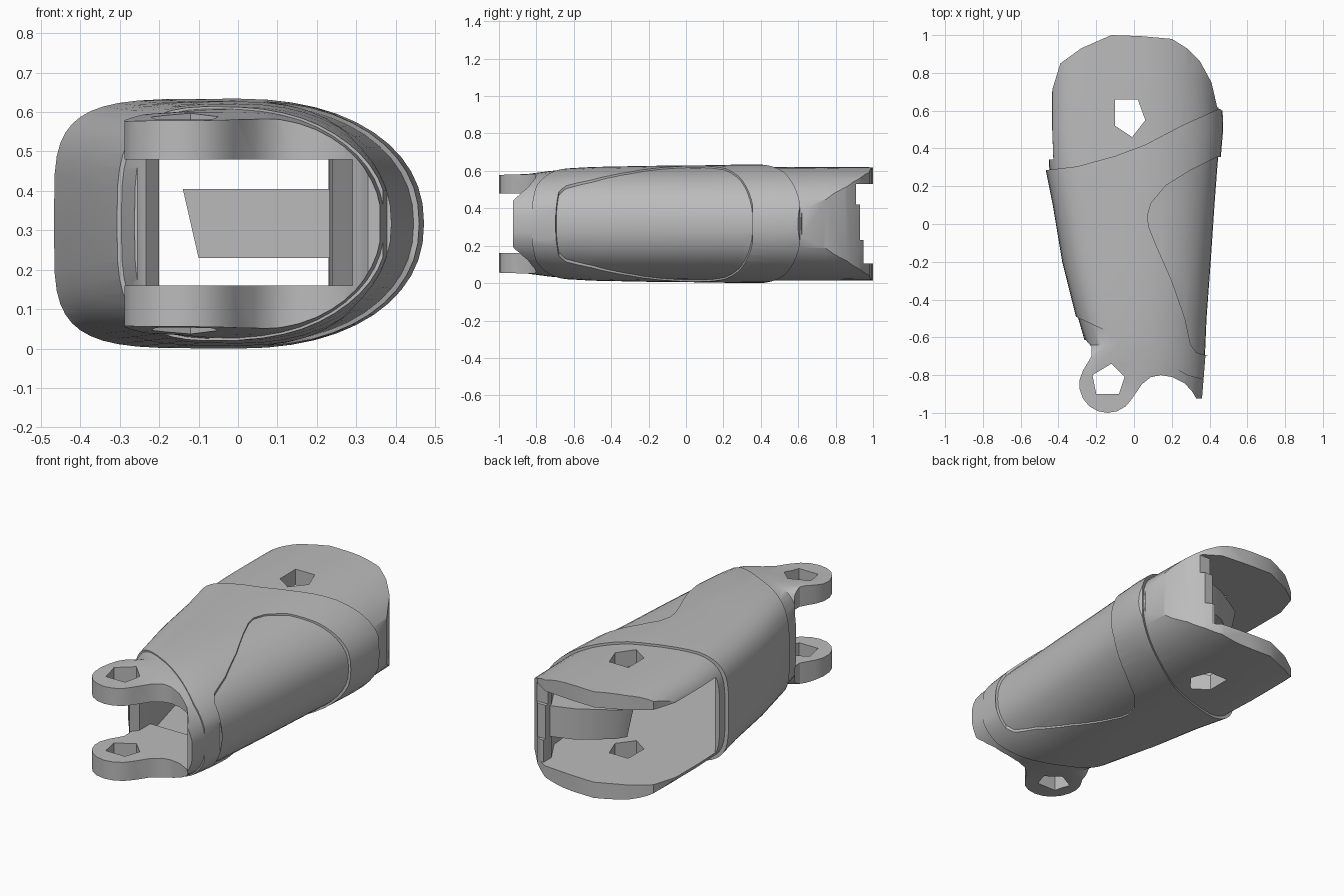
import bpy, bmesh, math

if "Cube" in bpy.data.objects:
    bpy.data.objects.remove(bpy.data.objects["Cube"], do_unlink=True)

grey = bpy.data.materials.new("plain grey")
grey.use_nodes = True
grey.diffuse_color = (0.5, 0.5, 0.5, 1)
grey.node_tree.nodes["Principled BSDF"].inputs["Base Color"].default_value = (0.5, 0.5, 0.5, 1)

MID = 0.317  # height of the long axis


def finish(name, bm):
    bmesh.ops.recalc_face_normals(bm, faces=bm.faces)
    mesh = bpy.data.meshes.new(name)
    bm.to_mesh(mesh)
    bm.free()
    mesh.materials.append(grey)
    obj = bpy.data.objects.new(name, mesh)
    bpy.context.collection.objects.link(obj)
    return obj


def prism(name, outline, low=-0.3, high=1.0):
    """Upright solid over a plan outline."""
    bm = bmesh.new()
    face = bm.faces.new([bm.verts.new((x, y, low)) for x, y in outline])
    out = bmesh.ops.extrude_face_region(bm, geom=[face])
    for v in out["geom"]:
        if isinstance(v, bmesh.types.BMVert):
            v.co.z = high
    return finish(name, bm)


# y, left-hand width, right-hand width, half height, left-hand squareness
SECTIONS = [
    (-1.1, 0.42, 0.36, 0.265, 6), (-0.85, 0.42, 0.38, 0.272, 6),
    (-0.73, 0.40, 0.388, 0.288, 5), (-0.64, 0.265, 0.392, 0.296, 3.5),
    (-0.5, 0.305, 0.398, 0.304, 3.5), (-0.2, 0.38, 0.42, 0.31, 3.7),
    (0.1, 0.43, 0.44, 0.313, 4), (0.3, 0.47, 0.455, 0.317, 4.4),
    (0.5, 0.475, 0.472, 0.317, 4.6), (0.75, 0.475, 0.465, 0.317, 4.6),
    (1.1, 0.47, 0.45, 0.314, 4.6),
]


def loft(name, inset=0.0, seg=48):
    """Body surface: flat-sided on one flank, rounder on the other."""
    bm = bmesh.new()
    rings = []
    for y, wl, wr, h, square in SECTIONS:
        ring = []
        for i in range(seg):
            a = 2 * math.pi * i / seg
            c, s = math.cos(a), math.sin(a)
            n, w = (2.2, wr) if c > 0 else (square, wl)
            x = math.copysign(abs(c) ** (2 / n), c) * (w - inset)
            z = math.copysign(abs(s) ** (2 / n), s) * (h - inset * 0.6)
            ring.append(bm.verts.new((x, y, MID + z)))
        rings.append(ring)
    for a, b in zip(rings, rings[1:]):
        for i in range(seg):
            j = (i + 1) % seg
            bm.faces.new((a[i], a[j], b[j], b[i]))
    bm.faces.new(rings[0])
    bm.faces.new(rings[-1])
    return finish(name, bm)


def boolean(target, tool, operation="DIFFERENCE"):
    mod = target.modifiers.new("cut", "BOOLEAN")
    mod.operation, mod.object, mod.solver = operation, tool, "EXACT"
    bpy.context.view_layer.update()
    graph = bpy.context.evaluated_depsgraph_get()
    mesh = bpy.data.meshes.new_from_object(target.evaluated_get(graph))
    target.modifiers.clear()
    target.data = mesh
    bpy.data.objects.remove(tool, do_unlink=True)


def recess(target, outline, depth):
    """Lower the skin inside a plan outline by a small depth."""
    tool = prism("recess", outline)
    boolean(tool, loft("core", depth))
    boolean(target, tool)


shell = loft("limb_shell")

# stepped collar, side panel and front rim
recess(shell, [(-0.8, 0.24), (-0.47, 0.285), (-0.3, 0.305), (-0.1, 0.36), (0.06, 0.42),
               (0.25, 0.52), (0.45, 0.61), (0.8, 0.64), (0.8, 1.4), (-0.8, 1.4)], 0.021)
recess(shell, [(0.8, 0.37), (0.44, 0.355), (0.3, 0.285), (0.17, 0.205), (0.09, 0.11),
               (0.07, 0.04), (0.08, -0.02), (0.12, -0.12), (0.2, -0.3), (0.27, -0.5),
               (0.3, -0.64), (0.33, -0.68), (0.38, -0.695), (0.8, -0.695)], 0.014)
recess(shell, [(-0.8, -0.3), (-0.31, -0.49), (-0.16, -0.56), (0.0, -0.64), (0.14, -0.72),
               (0.28, -0.8), (0.5, -0.86), (0.5, -1.4), (-0.8, -1.4)], 0.01)

# plan outline: rounded rear plates, scalloped front edge and lugs
lug = [(-0.14 + 0.15 * math.cos(math.radians(a)), -0.85 + 0.15 * math.sin(math.radians(a)))
       for a in range(150, 335, 20)]
outline = [(0.6, 0.5), (0.44, 0.62), (0.41, 0.75), (0.35, 0.86), (0.28, 0.93), (0.2, 0.98),
           (0.03, 0.995), (-0.12, 1.0), (-0.28, 0.93), (-0.39, 0.85), (-0.43, 0.72),
           (-0.45, 0.58), (-0.6, 0.4), (-0.6, -0.55), (-0.255, -0.615), (-0.225, -0.65),
           (-0.225, -0.7)]
outline += lug
outline += [(0.04, -0.85), (0.09, -0.81), (0.14, -0.8), (0.2, -0.81), (0.27, -0.845),
            (0.31, -0.89), (0.33, -0.925), (0.36, -0.925), (0.378, -0.7), (0.6, -0.69)]
boolean(shell, prism("outline", outline), "INTERSECT")

# hollow interior, open at the rear and along one rear flank
boolean(shell, prism("rear_hollow", [
    (-0.2, -0.5), (-0.33, 0.0), (-0.42, 0.34), (-0.8, 0.35), (-0.8, 1.3), (0.23, 1.3),
    (0.23, 0.88), (0.31, 0.74), (0.33, 0.5), (0.31, 0.0), (0.23, -0.5)], 0.105, 0.53))
boolean(shell, prism("front_hollow", [
    (-0.2, -0.45), (0.23, -0.45), (0.24, -0.7), (0.29, -0.86), (0.3, -1.3), (-0.8, -1.3),
    (-0.8, -0.68), (-0.25, -0.66), (-0.2, -0.6)], 0.16, 0.48))

# closed rear wall stops short of the plates, with a stepped edge
for low, high, y in ((0.105, 0.24, 0.95), (0.23, 0.43, 0.93), (0.42, 0.53, 0.91)):
    boolean(shell, prism("rear_mouth", [(-0.6, y), (0.6, y), (0.6, 1.3), (-0.6, 1.3)],
                         low, high))

# pivot holes through the lugs and rear plates
boolean(shell, prism("lug_hole", [(-0.05, -0.81), (-0.12, -0.74), (-0.22, -0.8),
                                  (-0.2, -0.9), (-0.08, -0.9)]))
boolean(shell, prism("plate_hole", [(-0.1, 0.66), (0.02, 0.66), (0.06, 0.55),
                                    (-0.01, 0.46), (-0.1, 0.52)]))

# inner stop wedge, held by the closed rear wall
block = prism("inner_stop", [(0.32, 0.69), (0.05, 0.68), (-0.14, 0.67), (-0.1, 0.73),
                             (0.1, 0.85), (0.25, 0.9)], 0.23, 0.405)
for v in block.data.vertices:
    if v.co.z < 0.3 and v.co.x < 0:
        v.co.x += 0.04

for obj in (shell, block):
    bpy.ops.object.select_all(action="DESELECT")
    obj.select_set(True)
    bpy.context.view_layer.objects.active = obj
    bpy.ops.object.shade_smooth_by_angle(angle=math.radians(30))
